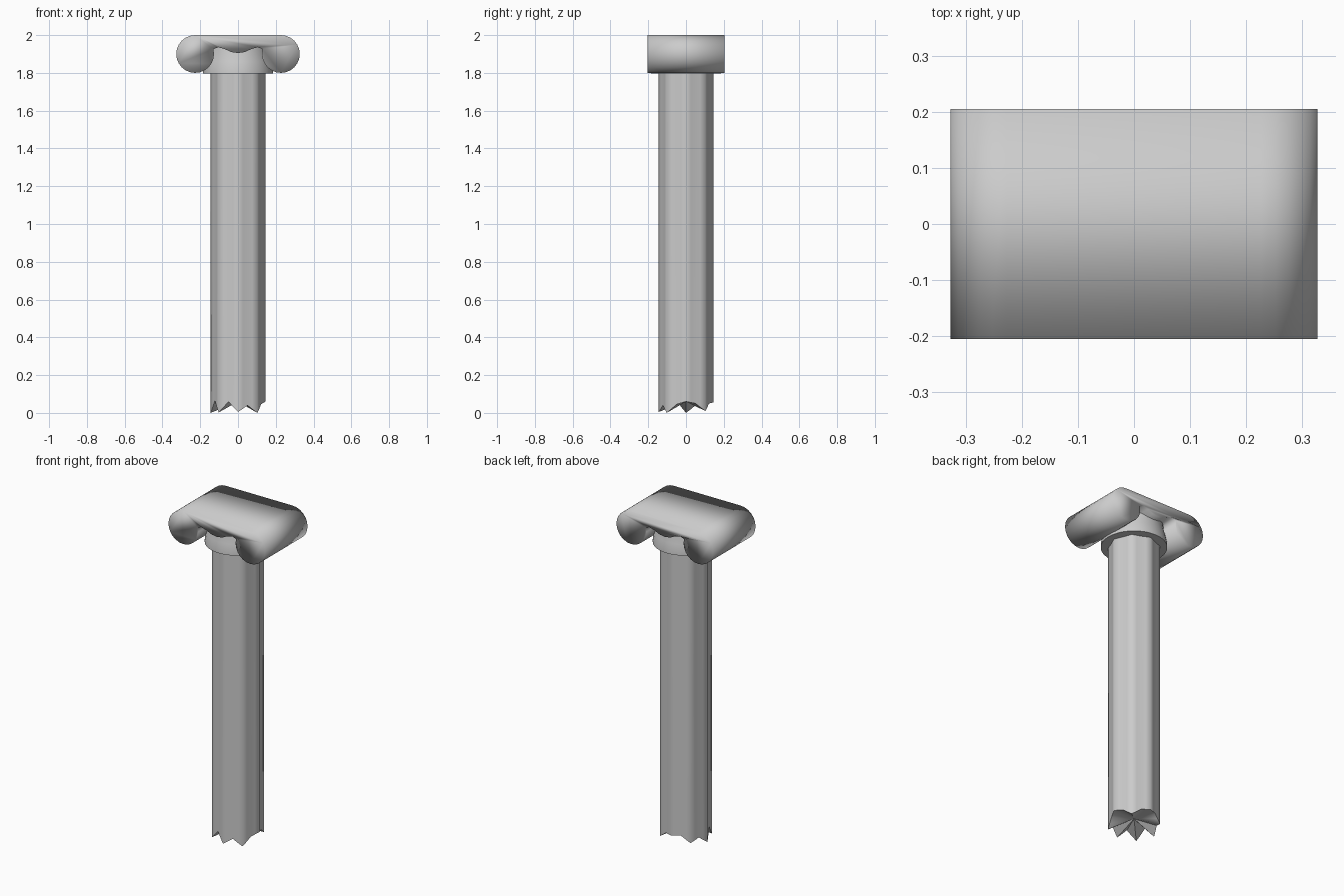
import bpy, bmesh, math

cube = bpy.data.objects.get("Cube")
if cube:
    bpy.data.objects.remove(cube)

stone = bpy.data.materials.new("grey stone")
stone.use_nodes = True
colour = (0.6, 0.6, 0.6, 1)
stone.diffuse_color = colour
stone.node_tree.nodes["Principled BSDF"].inputs["Base Color"].default_value = colour


def finish(name, bm):
    """Turn a bmesh into a smooth stone object."""
    bmesh.ops.recalc_face_normals(bm, faces=bm.faces)
    mesh = bpy.data.meshes.new(name)
    bm.to_mesh(mesh)
    bm.free()
    mesh.materials.append(stone)
    mesh.shade_smooth()
    obj = bpy.data.objects.new(name, mesh)
    bpy.context.collection.objects.link(obj)
    return obj


def bridge(bm, low, high):
    """Join two closed rings of vertices with quads."""
    n = len(low)
    for i in range(n):
        j = (i + 1) % n
        bm.faces.new((low[i], low[j], high[j], high[i]))


# Scroll capital: one mirrored outline pushed from front to back
SCROLL_X, SCROLL_Z, SCROLL_R, DEPTH = 0.227, 1.9, 0.1, 0.205
half = [(SCROLL_X + SCROLL_R * math.cos(math.radians(a)),
         SCROLL_Z + SCROLL_R * math.sin(math.radians(a)))
        for a in range(90, -201, -15)]
half += [(0.105, 1.936), (0.07, 1.926), (0.035, 1.91)]
outline = half + [(0, 1.905)] + [(-x, z) for x, z in reversed(half)]
bm = bmesh.new()
front, back = [[bm.verts.new((x, y, z)) for x, z in outline] for y in (-DEPTH, DEPTH)]
bridge(bm, front, back)
bm.faces.new(front)
bm.faces.new(back)
finish("scroll_capital", bm)

# Flared neck under the capital
SIDES = 32
bm = bmesh.new()
rings = []
for r, z in ((0.13, 1.797), (0.185, 1.797), (0.184, 1.82), (0.176, 1.86), (0.165, 1.9), (0.16, 1.95)):
    rings.append([bm.verts.new((r * math.cos(math.tau * i / SIDES),
                                r * math.sin(math.tau * i / SIDES), z))
                  for i in range(SIDES)])
for low, high in zip(rings, rings[1:]):
    bridge(bm, low, high)
bm.faces.new(rings[0])
bm.faces.new(rings[-1])
neck = finish("capital_neck", bm)
with bpy.context.temp_override(object=neck, active_object=neck, selected_objects=[neck],
                               selected_editable_objects=[neck]):
    bpy.ops.object.shade_smooth_by_angle(angle=math.radians(50))

# Fluted shaft: eight ridges, with a jagged broken foot
STEPS = 4
ridge_foot = (0.07, 0.02, 0.065, 0.03, 0.01, 0.012, 0.015, 0.01)
groove_foot = (0.06, 0.06, 0.07, 0.05, 0.075, 0.07, 0.05, 0.055)
bm = bmesh.new()
foot, top = [], []
for i in range(8 * STEPS):
    k, t = divmod(i, STEPS)
    t /= STEPS
    angle = (k + t) * math.tau / 8
    r = 0.145 - 0.013 * math.sin(math.pi * t)
    x, y = r * math.cos(angle), r * math.sin(angle)
    if t <= 0.5:
        z = ridge_foot[k] + (groove_foot[k] - ridge_foot[k]) * t * 2
    else:
        z = groove_foot[k] + (ridge_foot[(k + 1) % 8] - groove_foot[k]) * (t * 2 - 1)
    foot.append(bm.verts.new((x, y, max(z - 0.01, 0))))
    top.append(bm.verts.new((x, y, 1.82)))
bridge(bm, foot, top)
bm.faces.new(top)
centre = bm.verts.new((0, 0, 0.06))
for i in range(len(foot)):
    bm.faces.new((foot[i], foot[(i + 1) % len(foot)], centre))
shaft = finish("fluted_shaft", bm)
with bpy.context.temp_override(object=shaft, active_object=shaft, selected_objects=[shaft],
                               selected_editable_objects=[shaft]):
    bpy.ops.object.shade_smooth_by_angle(angle=math.radians(50))
